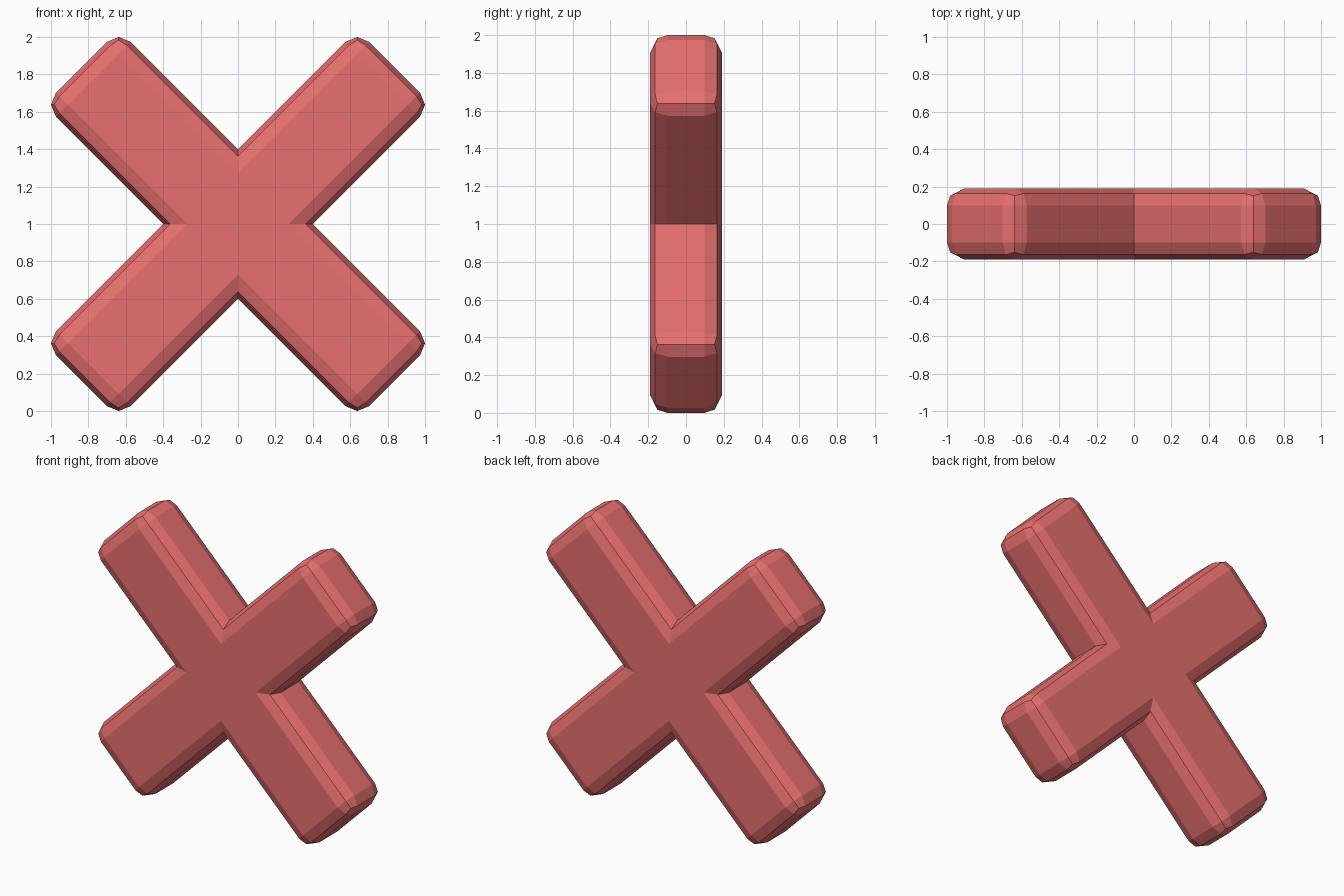
import bpy, bmesh, math
from mathutils import Vector, Matrix

if "Cube" in bpy.data.objects:
    bpy.data.objects.remove(bpy.data.objects["Cube"])

HALF_W, REACH, HALF_T, BEVEL = 0.283, 1.185, 0.19, 0.092

# Cross outline: one arm's three corners, repeated four times at 45 degrees
arm = [(REACH, -HALF_W), (REACH, HALF_W), (HALF_W, HALF_W)]
bm = bmesh.new()
verts, inner = [], []
for k in range(4):
    rot = Matrix.Rotation(math.radians(45 + 90 * k), 2)
    for i, p in enumerate(arm):
        q = rot @ Vector(p)
        verts.append(bm.verts.new((q.x, -HALF_T, q.y + 1)))
        if i == 2:
            inner.append((q.x, q.y + 1))

# Extrude to full thickness
face = bm.faces.new(verts)
ext = bmesh.ops.extrude_face_region(bm, geom=[face], use_keep_orig=True)
new_verts = [g for g in ext["geom"] if isinstance(g, bmesh.types.BMVert)]
bmesh.ops.translate(bm, verts=new_verts, vec=(0, 2 * HALF_T, 0))
bmesh.ops.recalc_face_normals(bm, faces=bm.faces[:])


# Round every edge except the four inner corner edges
def is_inner(e):
    a, b = e.verts
    depth = abs(a.co.y - b.co.y) > HALF_T
    return depth and any(math.hypot(a.co.x - x, a.co.z - z) < 0.01 for x, z in inner)


edges = [e for e in bm.edges if not is_inner(e)]
bmesh.ops.bevel(bm, geom=edges, offset=BEVEL, offset_type='OFFSET', segments=2,
                profile=0.5, affect='EDGES', clamp_overlap=True)
bmesh.ops.recalc_face_normals(bm, faces=bm.faces[:])

mesh = bpy.data.meshes.new("cross")
bm.to_mesh(mesh)
bm.free()
cross = bpy.data.objects.new("cross", mesh)
bpy.context.collection.objects.link(cross)

# Red material
mat = bpy.data.materials.new("red")
mat.diffuse_color = (0.80, 0.16, 0.16, 1)
mat.use_nodes = True
mat.node_tree.nodes["Principled BSDF"].inputs["Base Color"].default_value = mat.diffuse_color
mesh.materials.append(mat)
